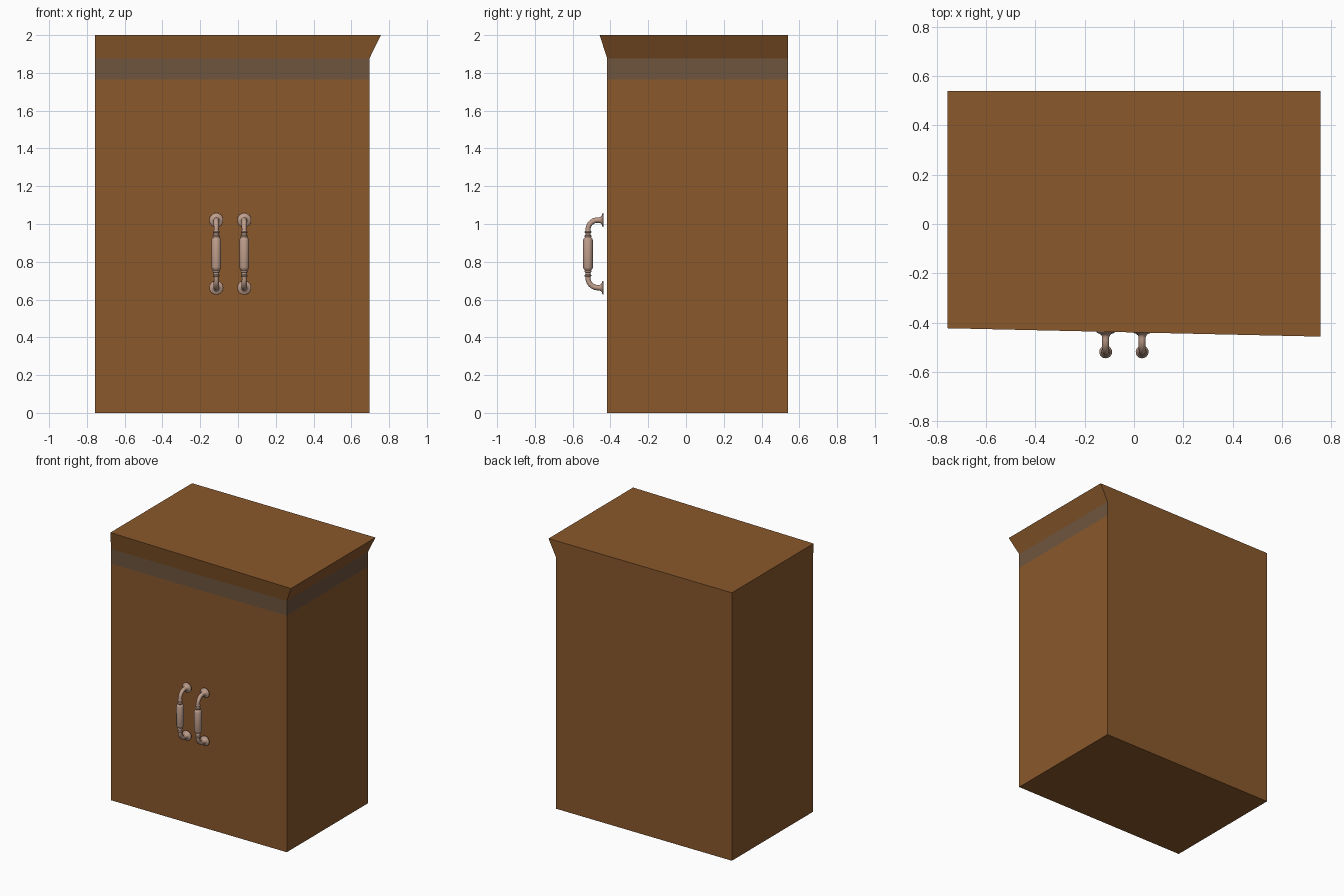
import bpy, bmesh, math
from mathutils import Matrix, Vector

if "Cube" in bpy.data.objects:
    bpy.data.objects.remove(bpy.data.objects["Cube"])


def material(name, rgb):
    m = bpy.data.materials.new(name)
    m.diffuse_color = (*rgb, 1)
    m.use_nodes = True
    m.node_tree.nodes["Principled BSDF"].inputs["Base Color"].default_value = m.diffuse_color
    return m


wood = material("brown_wood", (0.254, 0.098, 0.025))
grey = material("grey_brown_band", (0.156, 0.091, 0.048))
metal = material("pinkish_metal", (0.52, 0.34, 0.26))


def add_object(name, bm, mats, smooth=False):
    bmesh.ops.recalc_face_normals(bm, faces=bm.faces[:])
    mesh = bpy.data.meshes.new(name)
    bm.to_mesh(mesh)
    bm.free()
    for m in mats:
        mesh.materials.append(m)
    ob = bpy.data.objects.new(name, mesh)
    bpy.context.collection.objects.link(ob)
    if smooth:
        bpy.ops.object.select_all(action='DESELECT')
        ob.select_set(True)
        bpy.context.view_layer.objects.active = ob
        bpy.ops.object.shade_smooth_by_angle(angle=math.radians(50))
    return ob


def bridge(bm, a, b):
    n = len(a)
    return [bm.faces.new((a[i], a[(i + 1) % n], b[(i + 1) % n], b[i])) for i in range(n)]


# Cabinet body: stacked outlines, the top one flared to the front and right
L, R, F, B = -0.757, 0.695, -0.417, 0.54
body = [(L, F), (R, F), (R, B), (L, B)]
crown = [(L, -0.423), (0.757, -0.457), (0.757, B), (L, B)]
bm = bmesh.new()
rings = [[bm.verts.new((x, y, z)) for x, y in outline]
         for z, outline in ((0, body), (1.765, body), (1.875, body), (2, crown))]
bm.faces.new(rings[0])
bm.faces.new(rings[-1])
for i in range(3):
    faces = bridge(bm, rings[i], rings[i + 1])
    if i == 1:                       # grey band on front and right only
        faces[0].material_index = faces[1].material_index = 1
add_object("cabinet_body", bm, [wood, grey])


# Handles
SEG = 24
BAR_Y, MOUNT_Y, Z_MID, HALF = -0.519, -0.436, 0.842, 0.179


def sweep(bm, stations):
    """Tube through (centre, tangent, radius) stations lying in a y-z plane."""
    side = Vector((1, 0, 0))
    loops = []
    for c, t, r in stations:
        up = t.normalized().cross(side)
        loops.append([bm.verts.new(c + r * (math.cos(a) * side + math.sin(a) * up))
                      for a in (2 * math.pi * k / SEG for k in range(SEG))])
    for a, b in zip(loops, loops[1:]):
        bridge(bm, a, b)
    bm.faces.new(loops[0])
    bm.faces.new(loops[-1])


# Half of the handle, from wall flange round the bend to the grip centre
flange = [(0, 0.036), (0.004, 0.037), (0.007, 0.033), (0.010, 0.024),
          (0.015, 0.018), (0.022, 0.0145)]
grip = [(0.125, 0.013), (0.121, 0.014), (0.118, 0.018), (0.113, 0.018), (0.110, 0.014),
        (0.099, 0.014), (0.096, 0.019), (0.091, 0.019), (0.088, 0.016),
        (0.080, 0.023), (0.072, 0.026), (0, 0.026)]
BEND = 0.052


def handle(name, x):
    half = []
    out, down = Vector((0, -1, 0)), Vector((0, 0, -1))
    for d, r in flange:
        half.append((Vector((x, MOUNT_Y - d, Z_MID + HALF)), out, r))
    pivot = Vector((x, BAR_Y + BEND, Z_MID + HALF - BEND))
    for k in range(9):
        a = math.pi / 2 * k / 8
        half.append((pivot + BEND * (math.cos(a) * -down + math.sin(a) * out),
                     math.cos(a) * out + math.sin(a) * down, 0.0145 - 0.0015 * k / 8))
    for h, r in grip:
        half.append((Vector((x, BAR_Y, Z_MID + h)), down, r))
    # mirror the half about the grip centre
    other = [(Vector((x, c.y, 2 * Z_MID - c.z)), Vector((0, -t.y, t.z)), r)
             for c, t, r in reversed(half[:-1])]
    bm = bmesh.new()
    sweep(bm, half + other)
    add_object(name, bm, [metal], smooth=True)


handle("left_handle", -0.115)
handle("right_handle", 0.033)
